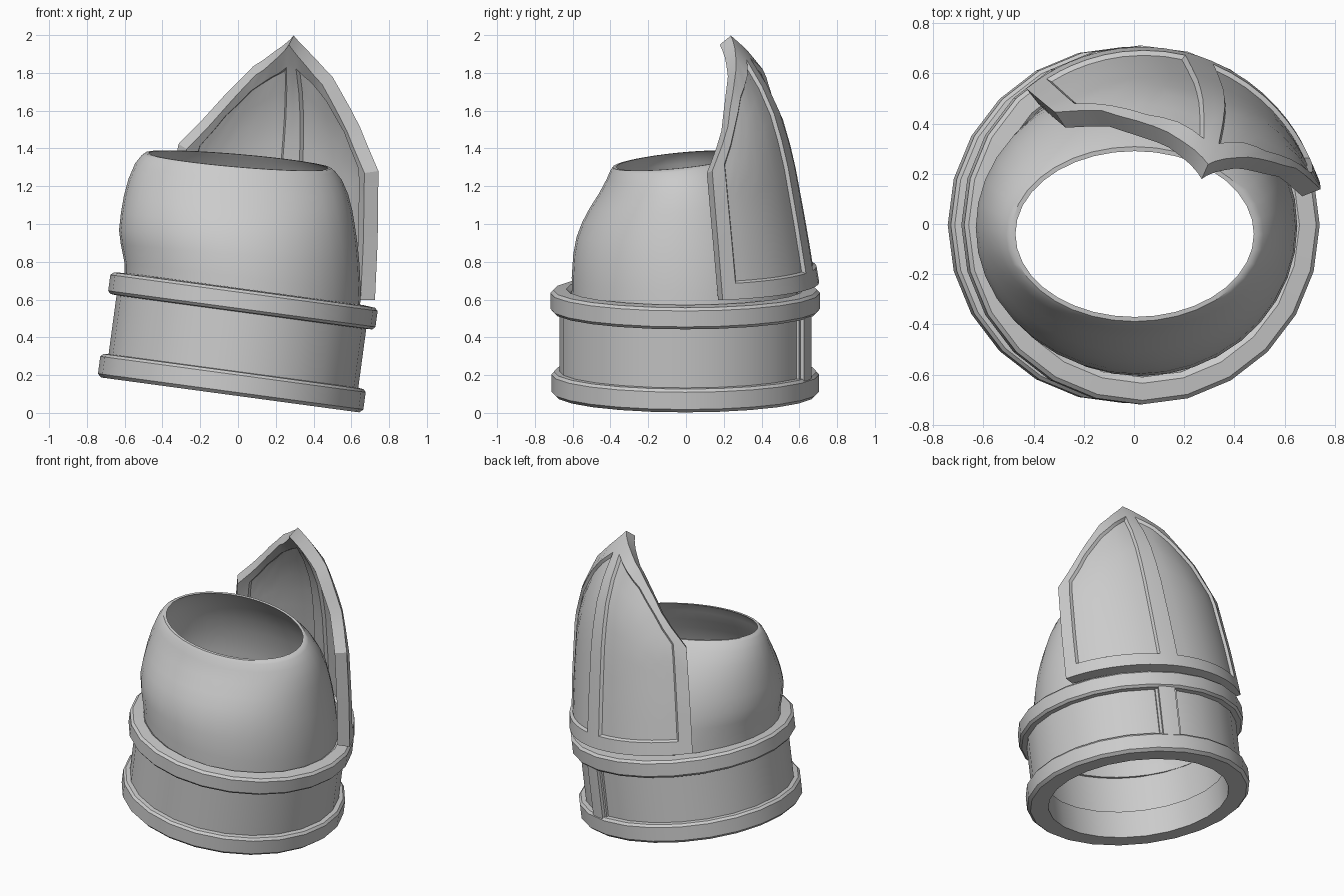
import bpy, bmesh, math
from mathutils import Matrix, Vector

if "Cube" in bpy.data.objects:
    bpy.data.objects.remove(bpy.data.objects["Cube"])

TILT = math.radians(7.7)
# Tilted frame shared by the cuff and the guard plate
FRAME = Matrix.Translation((-0.04, -0.004, 0.105)) @ Matrix.Rotation(TILT, 4, 'Y')
MID = math.radians(72)


def finish(name, bm, angle=35, matrix=None):
    bmesh.ops.recalc_face_normals(bm, faces=bm.faces[:])
    me = bpy.data.meshes.new(name)
    if matrix:
        bm.transform(matrix)
    bm.to_mesh(me)
    bm.free()
    me.shade_smooth()
    me.set_sharp_from_angle(angle=math.radians(angle))
    ob = bpy.data.objects.new(name, me)
    bpy.context.collection.objects.link(ob)
    return ob


def loft(bm, rings):
    """Join rings of points into a closed tube that loops back to its first ring."""
    vs = [[bm.verts.new(p) for p in r] for r in rings]
    n = len(vs[0])
    for i, a in enumerate(vs):
        b = vs[(i + 1) % len(vs)]
        for j in range(n):
            k = (j + 1) % n
            bm.faces.new((a[j], a[k], b[k], b[j]))


def interp(x, pts):
    for (x0, y0), (x1, y1) in zip(pts, pts[1:]):
        if x <= x1:
            break
    return y0 + (y1 - y0) * (x - x0) / (x1 - x0)


def polar(r, a, h):
    return Vector((r * math.cos(a), r * math.sin(a), h))


# Cuff: lathed band with a raised ring at each end and an open inside
profile = [(.575, -.01), (.69, -.01), (.709, .008), (.709, .10), (.695, .115), (.667, .118),
           (.667, .432), (.70, .435), (.714, .45), (.714, .535), (.698, .55), (.63, .556),
           (.605, .54), (.605, .18), (.575, .17)]
bm = bmesh.new()
loft(bm, [[polar(r, math.tau * j / 24, h) for j in range(24)] for r, h in profile])
finish("cuff", bm, 32, FRAME)

# Upright bar on the back of the cuff, with a thin step down to the panels
bm = bmesh.new()
for a0, a1, r in ((62.5, 74.5, .68), (64, 73, .70)):
    rows = []
    for i in range(5):
        a = math.radians(a0 + (a1 - a0) * i / 4)
        rows.append([bm.verts.new(polar(q, a, h))
                     for q, h in ((.64, .1), (r, .1), (r, .45), (.64, .45))])
    for a, b in zip(rows, rows[1:]):
        for j in range(4):
            bm.faces.new((a[j], a[(j + 1) % 4], b[(j + 1) % 4], b[j]))
    bm.faces.new(rows[0])
    bm.faces.new(rows[-1])
finish("cuff_bar", bm, 32, FRAME)

# Sleeve: bulging shell; each level is z, x min, x max, y min, y max, slope in x, slope in y
levels = [(.52, -.60, .64, -.60, .60, -.135, 0), (.72, -.60, .65, -.605, .59, -.12, 0),
          (.84, -.62, .643, -.597, .57, -.08, 0), (.93, -.63, .633, -.58, .55, -.06, 0),
          (1.02, -.62, .62, -.55, .52, -.06, .02), (1.11, -.605, .605, -.51, .48, -.06, .05),
          (1.20, -.58, .583, -.46, .42, -.07, .08), (1.28, -.545, .55, -.42, .36, -.08, .1),
          (1.325, -.51, .515, -.40, .32, -.085, .1), (1.34, -.49, .495, -.388, .308, -.085, .1)]


def level_ring(lv, inset):
    z, x0, x1, y0, y1, sx, sy = lv
    pts = []
    for j in range(36):
        a = math.tau * j / 36
        x = (x0 + x1) / 2 + ((x1 - x0) / 2 - inset) * math.cos(a)
        y = (y0 + y1) / 2 + ((y1 - y0) / 2 - inset) * math.sin(a)
        pts.append((x, y, z + sx * x + sy * y))
    return pts


bm = bmesh.new()
loft(bm, [level_ring(l, 0) for l in levels] + [level_ring(l, .018) for l in reversed(levels)])
finish("sleeve", bm, 40)

# Guard plate: pointed curved plate wrapped around the back right
EDGE = [(.59, .72), (.9, .687), (1.27, .635), (1.49, .547), (1.73, .405), (1.92, .254)]
CENTRE = [(.59, .708), (.9, .655), (1.27, .585), (1.49, .525), (1.73, .41), (1.92, .254)]
TOP = [(0, 1.92), (.3, 1.83), (.54, 1.73), (.71, 1.6), (.8, 1.49), (1, 1.27)]


def plate_point(u, h):
    t = u * u
    r = interp(h, EDGE) * t + interp(h, CENTRE) * (1 - t)
    k = min((h - .59) / .68, 1)
    half = math.radians(59 + 4 * k if u > 0 else 56 + 3 * k)
    return polar(r, MID + u * half, h)


def plate_pair(u, h):
    d = .03
    n = (plate_point(u + d, h) - plate_point(u - d, h)).cross(
        plate_point(u, h + d) - plate_point(u, h - d)).normalized()
    p = plate_point(u, h)
    return p, p - n * .08


half_cols = [.085, .2, .32, .44, .54, .64, .73, .80, .885, 1]
cols = [-c for c in reversed(half_cols)] + [0] + half_cols
NR = 10
bm = bmesh.new()
outer, inner = [], []
for u in cols:
    top = interp(abs(u), TOP)
    lo, hi = .675, top - .095
    hs = [.59] + [lo + (hi - lo) * k / (NR - 2) for k in range(NR - 1)] + [top]
    pairs = [plate_pair(u, h) for h in hs]
    outer.append([bm.verts.new(p[0]) for p in pairs])
    inner.append([bm.verts.new(p[1]) for p in pairs])
panels = {}
NC = len(cols) - 1
for i in range(NC):
    for j in range(NR):
        for side, g in enumerate((outer, inner)):
            q = [g[i][j], g[i + 1][j], g[i + 1][j + 1], g[i][j + 1]]
            f = bm.faces.new(q if side == 0 else q[::-1])
            c = (cols[i] + cols[i + 1]) / 2
            if .085 < abs(c) < .885 and 0 < j < NR - 1:
                panels.setdefault((side, c > 0), []).append(f)
# Rim of the plate
for i in range(NC):
    bm.faces.new((outer[i + 1][0], outer[i][0], inner[i][0], inner[i + 1][0]))
    bm.faces.new((outer[i][NR], outer[i + 1][NR], inner[i + 1][NR], inner[i][NR]))
for j in range(NR):
    bm.faces.new((outer[0][j], outer[0][j + 1], inner[0][j + 1], inner[0][j]))
    bm.faces.new((outer[NC][j + 1], outer[NC][j], inner[NC][j], inner[NC][j + 1]))
bm.normal_update()
# Sunken panels on both faces
for faces in panels.values():
    bmesh.ops.inset_region(bm, faces=faces, thickness=.012, depth=-.018, use_even_offset=True)
finish("guard_plate", bm, 30, FRAME)
